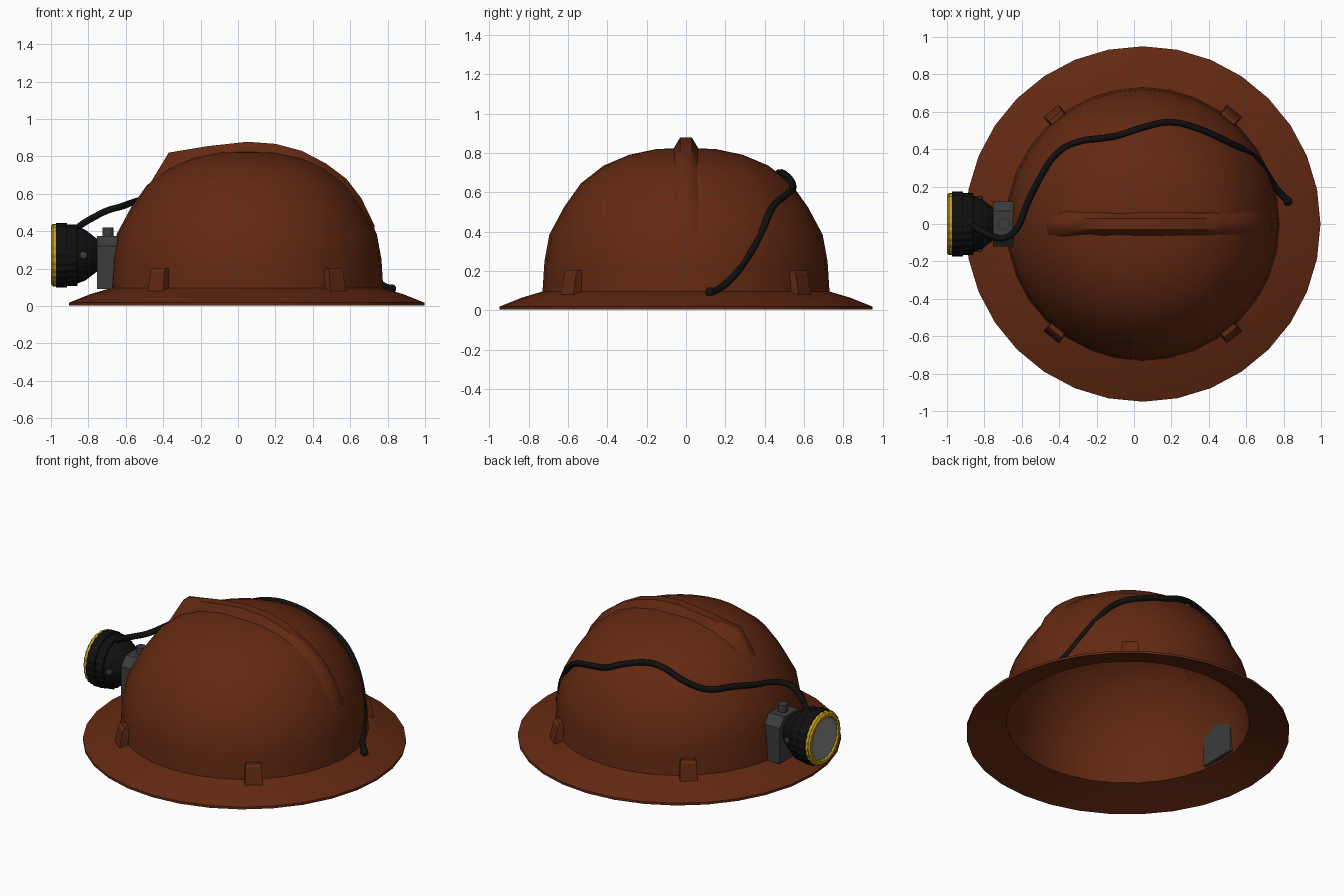
import bpy, bmesh, math
from mathutils import Vector, Matrix

cube = bpy.data.objects.get("Cube")
if cube:
    bpy.data.objects.remove(cube, do_unlink=True)

CX = 0.047   # centre of the shell along x


def material(name, rgb):
    m = bpy.data.materials.new(name)
    m.use_nodes = True
    col = (*rgb, 1)
    m.diffuse_color = col
    m.node_tree.nodes["Principled BSDF"].inputs["Base Color"].default_value = col
    return m


brown = material("rust brown", (0.125, 0.022, 0.006))
black = material("rubber black", (0.005, 0.005, 0.005))
grey = material("dark grey", (0.045, 0.045, 0.045))
yellow = material("yellow", (0.55, 0.33, 0.01))
glass = material("lens grey", (0.25, 0.25, 0.25))


def finish(name, bm, mat, angle=35):
    bmesh.ops.recalc_face_normals(bm, faces=bm.faces)
    me = bpy.data.meshes.new(name)
    bm.to_mesh(me)
    bm.free()
    me.materials.append(mat)
    ob = bpy.data.objects.new(name, me)
    bpy.context.collection.objects.link(ob)
    bpy.ops.object.select_all(action='DESELECT')
    ob.select_set(True)
    bpy.context.view_layer.objects.active = ob
    bpy.ops.object.shade_smooth_by_angle(angle=math.radians(angle))
    return ob


def lathe(name, profile, mat, segs, matrix, closed=False, ripple=0.0):
    """Revolve (radius, height) points; ripple gives a knurled edge."""
    bm = bmesh.new()
    rings = []
    for r, h in profile:
        if r == 0:
            rings.append([bm.verts.new((0, 0, h))] * segs)
            continue
        ring = []
        for i in range(segs):
            a = math.tau * i / segs
            rr = r - (ripple if i % 4 > 1 else 0)
            ring.append(bm.verts.new((rr * math.cos(a), rr * math.sin(a), h)))
        rings.append(ring)
    pairs = list(zip(rings, rings[1:]))
    if closed:
        pairs.append((rings[-1], rings[0]))
    for p, q in pairs:
        for i in range(segs):
            j = (i + 1) % segs
            quad = list(dict.fromkeys((p[i], p[j], q[j], q[i])))
            if len(quad) > 2:
                bm.faces.new(quad)
    bm.transform(matrix)
    return finish(name, bm, mat)


def loft(name, sections, mat, angle=35):
    """Join equal-sized closed sections and cap both ends."""
    bm = bmesh.new()
    rings = [[bm.verts.new(p) for p in s] for s in sections]
    n = len(rings[0])
    for p, q in zip(rings, rings[1:]):
        for i in range(n):
            j = (i + 1) % n
            bm.faces.new((p[i], p[j], q[j], q[i]))
    bm.faces.new(rings[0])
    bm.faces.new(rings[-1])
    return finish(name, bm, mat, angle)


# Shell: dome, brim and hollow inside in one profile
dome = [(0, 0.825), (0.15, 0.82), (0.29, 0.79), (0.42, 0.735), (0.535, 0.645),
        (0.62, 0.525), (0.695, 0.385), (0.72, 0.25), (0.73, 0.095)]
brim = [(0.84, 0.062), (0.95, 0.018), (0.95, 0.003), (0.84, 0.042), (0.715, 0.08)]
inner = [(r * 0.972, z - 0.02) for r, z in reversed(dome[:-1])]
lathe("helmet_shell", dome + brim + inner, brown, 32, Matrix.Translation((CX, 0, 0)))


def dome_z(x, y):
    r = math.hypot(x - CX, y)
    for (r0, z0), (r1, z1) in zip(dome, dome[1:]):
        if r <= r1:
            return z0 + (z1 - z0) * (r - r0) / (r1 - r0)
    return dome[-1][1]


# Raised crest along the top
crest = [(-0.51, 0.59), (-0.37, 0.82), (-0.16, 0.855), (0.05, 0.878), (0.2, 0.867),
         (0.34, 0.83), (0.47, 0.762), (0.58, 0.68), (0.66, 0.575), (0.73, 0.43)]
sections = []
for x, z in crest:
    low = min(z, dome_z(x, 0.08)) - 0.02
    sections.append([(x, -0.075, low), (x, -0.03, z), (x, 0.03, z), (x, 0.075, low)])
loft("crest", sections, brown, 50)

# Four strap clips around the base of the dome
for i, deg in enumerate((51, 129, 231, 309)):
    turn = Matrix.Translation((CX, 0, 0)) @ Matrix.Rotation(math.radians(deg), 4, 'Z')
    rows = []
    for z, r0, r1, w in ((0.08, 0.71, 0.778, 0.052), (0.185, 0.705, 0.758, 0.048),
                         (0.202, 0.70, 0.745, 0.044)):
        rows.append([turn @ Vector(p) for p in
                     ((r0, -w, z), (r1, -w, z), (r1, w, z), (r0, w, z))])
    loft(f"clip_{i + 1}", rows, brown, 20)

# Lamp bracket with chamfered upper corners, and its knob
outline = [(-0.12, 0.09), (0.12, 0.09), (0.12, 0.32), (0.07, 0.375),
           (-0.07, 0.375), (-0.12, 0.32)]
loft("lamp_bracket", [[(x, y, z) for y, z in outline] for x in (-0.755, -0.635)], grey, 20)
lathe("bracket_knob", [(0, 0), (0.03, 0), (0.03, 0.05), (0, 0.05)], grey, 16,
      Matrix.Translation((-0.695, 0, 0.37)))

# Lamp, turned so its height axis points to -x
aim = Matrix.Translation((-0.75, 0, 0.272)) @ Matrix.Rotation(-math.pi / 2, 4, 'Y')
lathe("lamp_body", [(0, 0), (0.085, 0), (0.1, 0.02), (0.135, 0.065), (0.152, 0.11),
                    (0.152, 0.225), (0, 0.225)], black, 32, aim)
lathe("lamp_grip_rear", [(0.14, 0.105), (0.165, 0.11), (0.165, 0.163), (0.14, 0.163)],
      black, 96, aim, True, 0.006)
lathe("lamp_grip_front", [(0.14, 0.163), (0.173, 0.163), (0.173, 0.222), (0.14, 0.222)],
      black, 96, aim, True, 0.005)
lathe("lamp_bezel", [(0.132, 0.215), (0.167, 0.215), (0.167, 0.24), (0.155, 0.25),
                     (0.138, 0.25), (0.132, 0.24)], yellow, 96, aim, True, 0.004)
lathe("lamp_lens", [(0, 0.243), (0.136, 0.24), (0.136, 0.22), (0, 0.22)], glass, 32, aim)
for side, name in ((1, "left"), (-1, "right")):
    spin = Matrix.Translation((-0.825, 0, 0.272)) @ Matrix.Rotation(-side * math.pi / 2, 4, 'X')
    lathe("lamp_screw_" + name, [(0, 0.1), (0.018, 0.1), (0.018, 0.146), (0, 0.15)],
          grey, 12, spin)


# Cable from the lamp over the back of the dome to the brim
path = [(-0.88, 0.0, 0.40), (-0.83, -0.03, 0.44), (-0.77, -0.06, 0.475),
        (-0.70, -0.075, 0.51), (-0.63, -0.03, 0.53), (-0.575, 0.1, 0.55)]
for x, y in ((-0.5, 0.25), (-0.42, 0.37), (-0.33, 0.43), (-0.1, 0.47), (0.06, 0.52),
             (0.19, 0.545), (0.33, 0.515), (0.5, 0.44)):
    path.append((x, y, dome_z(x, y) + 0.02))
path += [(0.62, 0.375, 0.38), (0.69, 0.3, 0.25), (0.74, 0.22, 0.15),
         (0.785, 0.16, 0.105), (0.83, 0.12, 0.092)]
cu = bpy.data.curves.new("cable", 'CURVE')
cu.dimensions = '3D'
cu.bevel_depth = 0.018
cu.bevel_resolution = 2
cu.resolution_u = 4
cu.use_fill_caps = True
sp = cu.splines.new('BEZIER')
sp.bezier_points.add(len(path) - 1)
for bp, p in zip(sp.bezier_points, path):
    bp.co = p
    bp.handle_left_type = bp.handle_right_type = 'AUTO'
cu.materials.append(black)
bpy.context.collection.objects.link(bpy.data.objects.new("cable", cu))

# Rounded end of the cable
bm = bmesh.new()
bmesh.ops.create_uvsphere(bm, u_segments=12, v_segments=8, radius=0.024,
                          matrix=Matrix.Translation((0.822, 0.122, 0.092)))
finish("cable_end", bm, black, 60)
